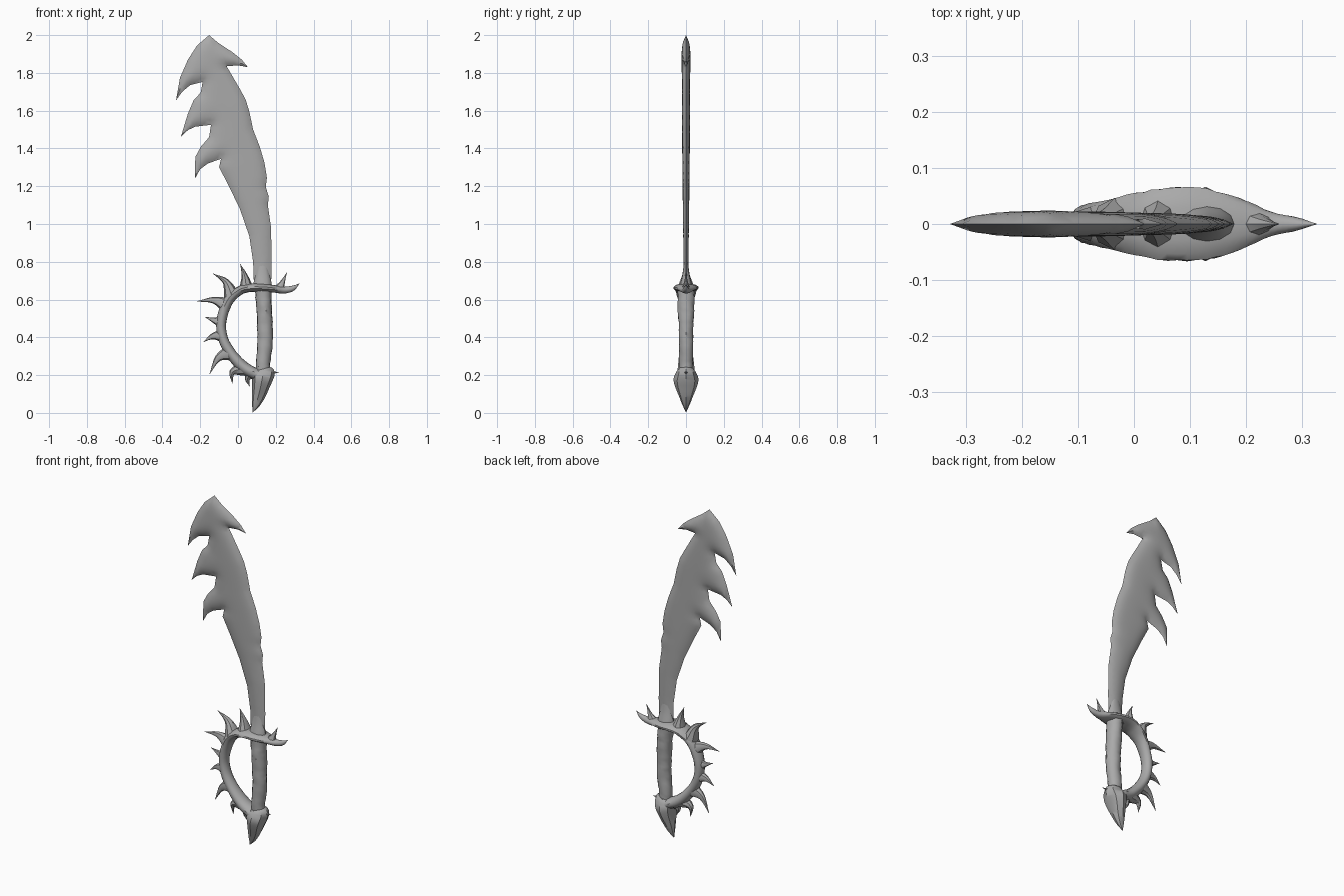
import bpy, bmesh, math, random
from mathutils import Vector
from mathutils.geometry import delaunay_2d_cdt, intersect_point_line

if "Cube" in bpy.data.objects:
    bpy.data.objects.remove(bpy.data.objects["Cube"])

random.seed(4)
grey = bpy.data.materials.new("dark_grey")
grey.diffuse_color = (.4, .4, .4, 1)
grey.use_nodes = True
grey.node_tree.nodes["Principled BSDF"].inputs["Base Color"].default_value = grey.diffuse_color


def finish(name, bm):
    bmesh.ops.recalc_face_normals(bm, faces=bm.faces)
    me = bpy.data.meshes.new(name)
    bm.to_mesh(me)
    bm.free()
    me.materials.append(grey)
    ob = bpy.data.objects.new(name, me)
    bpy.context.collection.objects.link(ob)
    return ob


def spline(p, steps):
    """Catmull-Rom samples through tuples of any length."""
    p = [Vector(q) for q in p]
    ext = [2 * p[0] - p[1]] + p + [2 * p[-1] - p[-2]]
    out = []
    for i in range(1, len(ext) - 2):
        a, b, c, d = ext[i - 1:i + 3]
        for s in range(steps):
            t = s / steps
            out.append(0.5 * (2 * b + (c - a) * t + (2 * a - 5 * b + 4 * c - d) * t * t
                              + (3 * b - a - 3 * c + d) * t ** 3))
    return out + [p[-1]]


def tube(name, stations, sides=12, steps=4, bump=0.0):
    """Loft ellipses along an (x, z) path; station = x, z, in-plane radius, y radius."""
    s = spline(stations, steps)
    bm = bmesh.new()
    rings = []
    for i, q in enumerate(s):
        a, b = s[max(i - 1, 0)], s[min(i + 1, len(s) - 1)]
        t = Vector((b[0] - a[0], b[1] - a[1])).normalized()
        ring = []
        for k in range(sides):
            ang = 2 * math.pi * k / sides
            f = 1 + random.uniform(-bump, bump)
            u = math.cos(ang) * max(q[2], 0.001) * f
            v = math.sin(ang) * max(q[3], 0.001) * f
            ring.append(bm.verts.new((q[0] - t.y * u, v, q[1] + t.x * u)))
        rings.append(ring)
    for r0, r1 in zip(rings, rings[1:]):
        for k in range(sides):
            j = (k + 1) % sides
            bm.faces.new((r0[k], r0[j], r1[j], r1[k]))
    bm.faces.new(rings[0])
    bm.faces.new(rings[-1])
    return finish(name, bm)


# Blade: hooked outline, filled and swollen towards the middle on both sides
outline = [
    (.175, .66), (.178, .80), (.175, .98), (.158, 1.10), (.163, 1.145), (.147, 1.195),
    (.153, 1.245), (.14, 1.325), (.115, 1.41), (.08, 1.50), (.06, 1.595), (.04, 1.66),
    (.01, 1.715), (-.06, 1.835), (0, 1.84), (.053, 1.83), (.02, 1.87), (-.03, 1.91),
    (-.106, 1.96), (-.153, 2.0), (-.217, 1.945), (-.265, 1.87), (-.307, 1.775),
    (-.328, 1.655), (-.295, 1.70), (-.254, 1.735), (-.187, 1.752), (-.198, 1.695),
    (-.235, 1.655), (-.265, 1.585), (-.302, 1.463), (-.265, 1.497), (-.228, 1.515),
    (-.143, 1.525), (-.153, 1.46), (-.196, 1.41), (-.226, 1.355), (-.228, 1.24),
    (-.20, 1.29), (-.16, 1.32), (-.09, 1.345), (-.10, 1.30), (-.053, 1.21), (.01, 1.08),
    (.06, .935), (.08, .80), (.085, .66)]
loop = [Vector(p) for p in outline]
n = len(loop)


def edge_distance(p):
    best = 9
    for i in range(n):
        a, b = loop[i], loop[(i + 1) % n]
        c, f = intersect_point_line(p, a, b)
        c = (a, b)[f > 1] if f < 0 or f > 1 else c
        best = min(best, (Vector(c[:2]) - p).length)
    return best


inner = []
for r in range(66):
    for c in range(26):
        p = Vector((-.33 + c * .02 + (r % 2) * .01, .67 + r * .02))
        if edge_distance(p) > .008:
            inner.append(p)
verts, _, faces, *_ = delaunay_2d_cdt(loop + inner, [], [list(range(n))], 1, 1e-5)
bm = bmesh.new()
for side in (-1, 1):
    vs = []
    for p in verts:
        d = edge_distance(p)
        y = (.0085 + .0085 * p.y) * (1 - math.exp(-d / .025))
        vs.append(bm.verts.new((p.x, side * y, p.y)))
    for f in faces:
        bm.faces.new([vs[i] for i in f])
bmesh.ops.delete(bm, geom=[v for v in bm.verts if not v.link_faces], context='VERTS')
bmesh.ops.remove_doubles(bm, verts=bm.verts, dist=.0005)
finish("blade", bm)

# Blade root flaring into the guard
tube("blade_collar", [(.13, .64, .05, .04), (.13, .685, .048, .03), (.13, .74, .036, .018),
                      (.13, .82, .02, .008)])

# Grip with a slightly lumpy wrapped surface
tube("grip", [(.135, .20, .036, .036), (.132, .26, .038, .036), (.142, .36, .040, .037),
              (.142, .46, .041, .039), (.138, .56, .041, .044), (.132, .65, .042, .045)],
     sides=14, steps=5, bump=.06)

# Guard: right quillon running round into the knuckle bow
tube("guard", [(.325, .685, 0, 0), (.29, .66, .014, .012), (.245, .65, .018, .022),
               (.19, .657, .02, .046), (.13, .662, .022, .064), (.06, .662, .022, .066),
               (.005, .645, .024, .056), (-.053, .59, .027, .042), (-.088, .485, .026, .034),
               (-.078, .39, .026, .034), (-.03, .305, .028, .038), (.04, .233, .032, .045),
               (.12, .195, .03, .05)], sides=14, bump=.03)

# Pommel: pointed, faceted, leaning to the left
tube("pommel", [(.13, .232, .042, .042), (.133, .215, .062, .052), (.128, .18, .056, .066),
                (.12, .14, .046, .058), (.108, .09, .036, .038), (.093, .04, .02, .018),
                (.078, .003, 0, 0)], sides=8, steps=3)

# Curved thorns: base, bend, tip, base radius, y radius
thorns = [
    ((.045, .655), (.035, .725), (.012, .788), .040, .050),
    ((-.035, .625), (-.065, .695), (-.132, .737), .042, .046),
    ((-.06, .57), (-.13, .597), (-.218, .59), .042, .036),
    ((-.085, .48), (-.125, .49), (-.175, .508), .038, .030),
    ((-.08, .41), (-.135, .405), (-.182, .376), .038, .032),
    ((-.04, .32), (-.105, .29), (-.15, .207), .044, .036),
    ((.03, .235), (-.03, .215), (-.03, .155), .040, .040),
    ((.075, .215), (.05, .18), (.062, .14), .034, .038),
    ((.215, .65), (.235, .69), (.258, .742), .032, .026),
    ((.14, .20), (.175, .212), (.216, .215), .024, .036),
]
for i, (a, b, c, r, ry) in enumerate(thorns):
    tube(f"thorn_{i + 1}", [(*a, r, ry), (*b, r * .42, ry * .42), (*c, 0, 0)], sides=8)

# Smooth shading with hard edges kept
for ob in bpy.context.collection.objects:
    ob.select_set(True)
    bpy.context.view_layer.objects.active = ob
bpy.ops.object.shade_smooth_by_angle(angle=math.radians(40))
